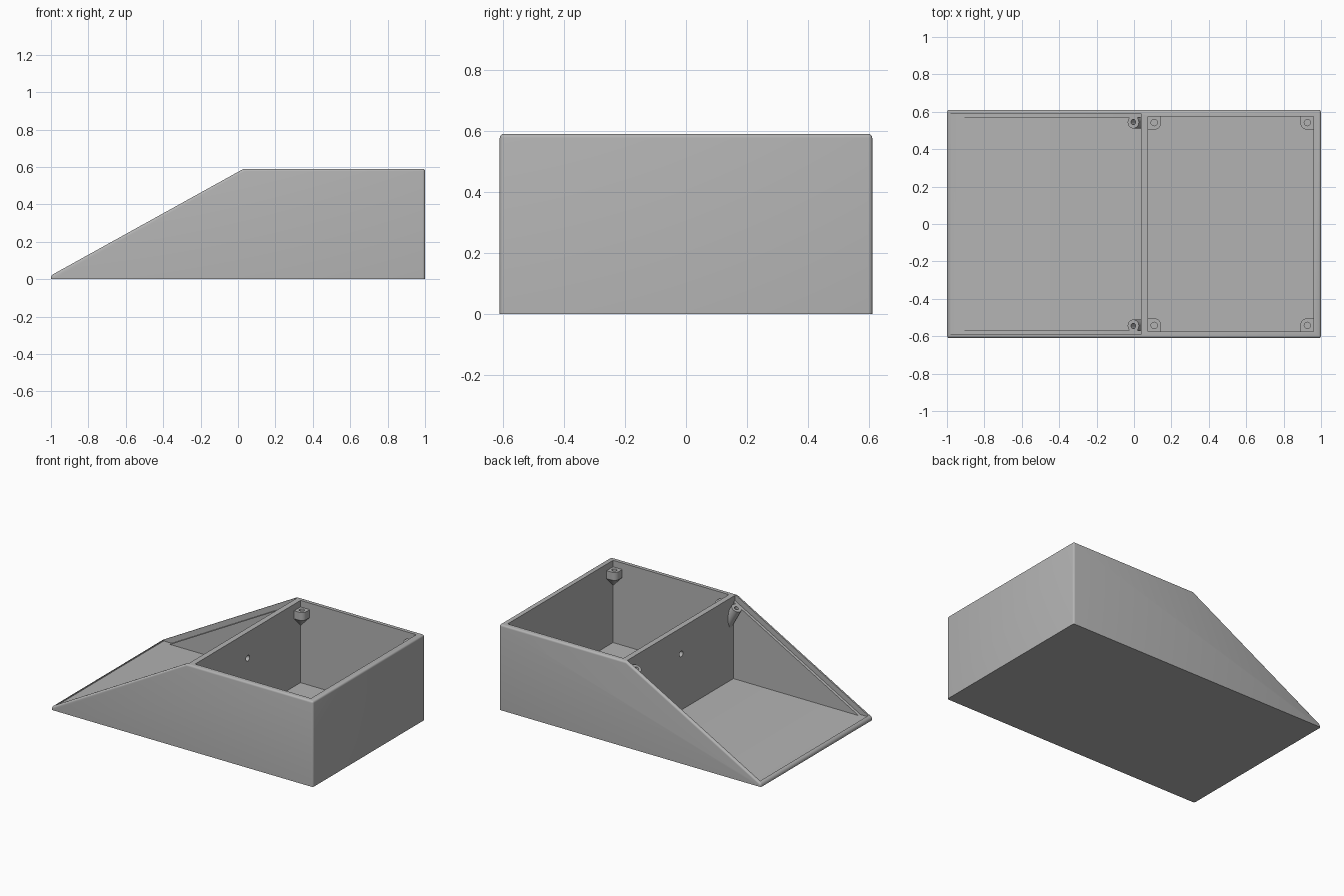
import bpy, bmesh, math
from mathutils import Matrix, Vector

if "Cube" in bpy.data.objects:
    bpy.data.objects.remove(bpy.data.objects["Cube"])

grey = bpy.data.materials.new("light grey plastic")
grey.diffuse_color = (0.45, 0.45, 0.45, 1)
grey.use_nodes = True
grey.node_tree.nodes["Principled BSDF"].inputs["Base Color"].default_value = grey.diffuse_color

FLOOR, TOP, HALF_W = 0.022, 0.59, 0.61
SLOPE = (TOP - 0.02) / 1.03                    # rise of the sloping front
def slope_z(x):
    return 0.02 + (x + 1) * SLOPE


def finish(name, bm):
    bmesh.ops.recalc_face_normals(bm, faces=bm.faces[:])
    me = bpy.data.meshes.new(name)
    bm.to_mesh(me)
    bm.free()
    ob = bpy.data.objects.new(name, me)
    bpy.context.collection.objects.link(ob)
    me.materials.append(grey)
    return ob


def loft(name, rings, bevel=0):
    """Closed solid through rings of equal point count."""
    bm = bmesh.new()
    vs = [[bm.verts.new(p) for p in r] for r in rings]
    n = len(vs[0])
    for a, b in zip(vs, vs[1:]):
        for i in range(n):
            bm.faces.new((a[i], a[(i + 1) % n], b[(i + 1) % n], b[i]))
    bm.faces.new(vs[0][::-1])
    bm.faces.new(vs[-1])
    if bevel:
        # round every outer edge except the base and the crest
        edges = [e for e in bm.edges
                 if max(v.co.z for v in e.verts) > 0.001
                 and not all(abs(v.co.x - 0.03) < 0.001 for v in e.verts)]
        bmesh.ops.bevel(bm, geom=edges, offset=bevel, segments=4, profile=0.5,
                        affect='EDGES', clamp_overlap=True)
    return finish(name, bm)


def prism(name, profile, half_w, bevel=0):
    return loft(name, [[(x, y, z) for x, z in profile] for y in (-half_w, half_w)], bevel)


def cylinder(name, r, top, direction, length, segs=32):
    d = Vector(direction).normalized()
    bm = bmesh.new()
    m = Matrix.Translation(Vector(top) + d * length / 2) @ d.to_track_quat('Z', 'Y').to_matrix().to_4x4()
    bmesh.ops.create_cone(bm, cap_ends=True, segments=segs, radius1=r, radius2=r,
                          depth=length, matrix=m)
    return finish(name, bm)


def cut(ob, cutter, keep=False):
    mod = ob.modifiers.new("cut", 'BOOLEAN')
    mod.operation, mod.solver, mod.object = 'DIFFERENCE', 'EXACT', cutter
    bpy.context.view_layer.objects.active = ob
    bpy.ops.object.modifier_apply(modifier=mod.name)
    if not keep:
        bpy.data.objects.remove(cutter)


# Case with a sloping front
case = prism("case", [(-1, 0), (1, 0), (1, TOP), (0.03, TOP), (-1, 0.02)], HALF_W, 0.013)

# Rear compartment
rear = prism("rear_cutter", [(0.075, FLOOR), (0.96, FLOOR), (0.96, 0.8), (0.075, 0.8)], 0.575)
cut(case, rear, keep=True)

# Front compartment, below the lid ledge
X0, X1, DROP = -0.92, 0.037, 0.042
cut(case, prism("front_cutter", [(X0, FLOOR), (X1, FLOOR), (X1, 0.8), (X0, 0.2)], 0.57))

# Lid recess following the slope
cut(case, prism("lid_cutter", [(-0.98, FLOOR), (X0, FLOOR), (X1, slope_z(X1) - DROP),
                               (X1, 0.8), (-0.98, 0.2)], 0.59))

# Cable hole through the divider
cut(case, cylinder("cable_cutter", 0.02, (0.0, 0, 0.41), (1, 0, 0), 0.12))
parts = [case]

# Slanted lid screw posts against the divider
down = Vector((SLOPE, 0, -1))
for side, y in (("right", -0.545), ("left", 0.545)):
    top = Vector((-0.004, y, slope_z(-0.004) - DROP))
    post = cylinder("lid_post_" + side, 0.034, top, down, 0.17)
    cut(post, rear, keep=True)
    cut(post, cylinder("screw_cutter", 0.014, top - down * 0.02, down, 0.09, 20))
    parts.append(post)
bpy.data.objects.remove(rear)

# Corner screw posts: rounded block tapering into the corner
arc = [(0.035 + 0.035 * math.cos(a), 0.035 + 0.035 * math.sin(a))
       for a in [math.pi / 2 * i / 10 for i in range(11)]]
outline = [(-0.005, -0.005), (0.07, -0.005)] + arc + [(-0.005, 0.07)]
for cx, sx, end in ((0.075, 1, "inner"), (0.96, -1, "outer")):
    for cy, sy, side in ((-0.575, 1, "right"), (0.575, -1, "left")):
        rings = [[(cx + sx * u * k, cy + sy * v * k, z) for u, v in outline]
                 for z, k in ((0.42, 0.05), (0.49, 1), (0.545, 1))]
        post = loft(f"corner_post_{end}_{side}", rings)
        cut(post, cylinder("screw_cutter", 0.017, (cx + sx * 0.033, cy + sy * 0.033, 0.56),
                           (0, 0, -1), 0.065, 20))
        parts.append(post)

# Smooth rounded edges, crisp corners
for ob in parts:
    bpy.ops.object.select_all(action='DESELECT')
    ob.select_set(True)
    bpy.context.view_layer.objects.active = ob
    bpy.ops.object.shade_smooth_by_angle(angle=math.radians(30))
